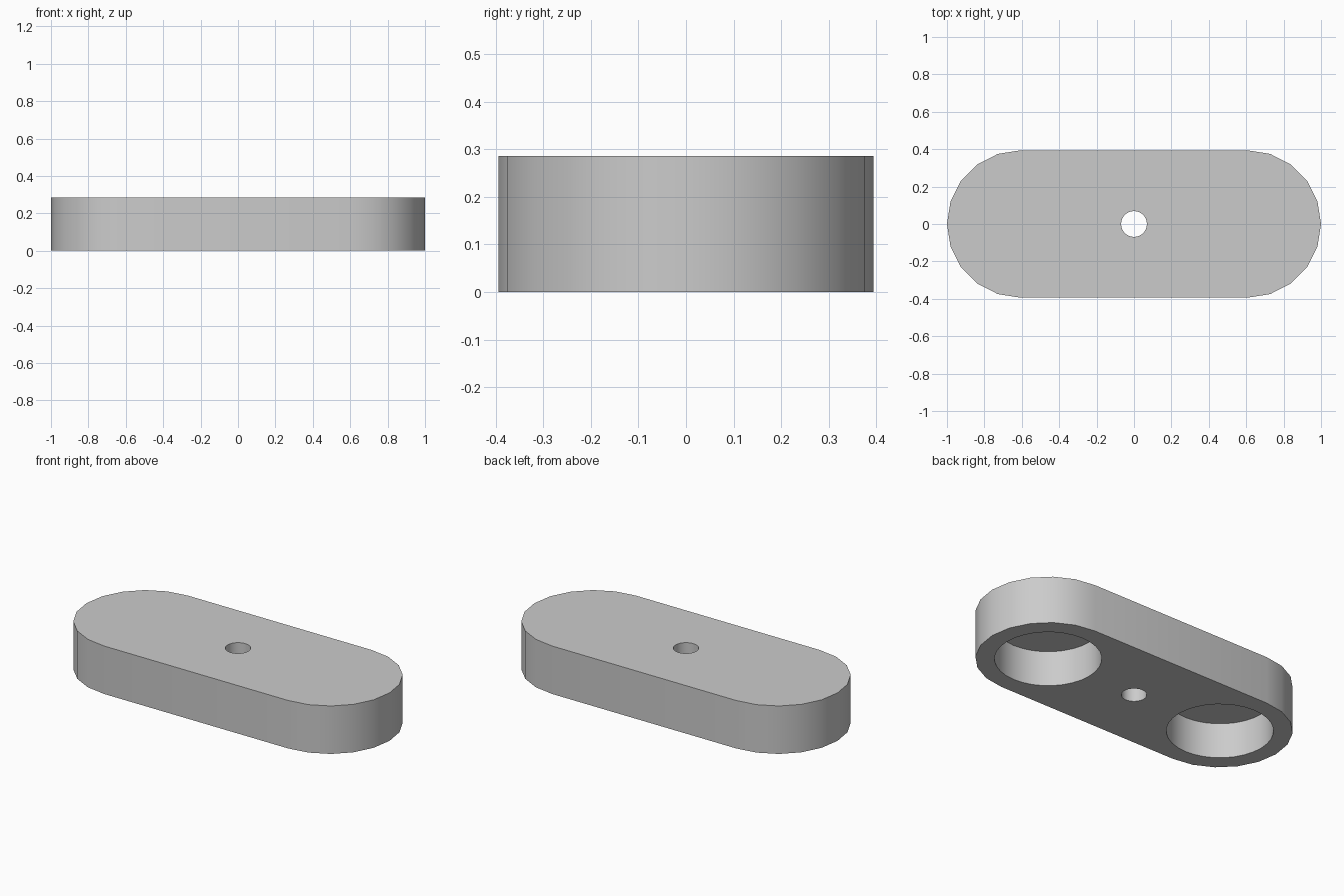
import bpy
import bmesh
from math import cos, sin, pi, radians

END_X, END_R, HEIGHT = 0.606, 0.394, 0.286
POCKET_R, POCKET_DEPTH, HOLE_R = 0.29, 0.212, 0.069

cube = bpy.data.objects.get("Cube")
if cube:
    bpy.data.objects.remove(cube, do_unlink=True)

grey = bpy.data.materials.new("light_grey")
grey.use_nodes = True
colour = (0.6, 0.6, 0.6, 1)
grey.diffuse_color = colour
grey.node_tree.nodes["Principled BSDF"].inputs["Base Color"].default_value = colour


def prism(name, points, z0, z1):
    """Extrude a flat outline from z0 to z1."""
    bm = bmesh.new()
    base = bm.faces.new([bm.verts.new((x, y, z0)) for x, y in points])
    top = bmesh.ops.extrude_face_region(bm, geom=[base])["geom"]
    verts = [v for v in top if isinstance(v, bmesh.types.BMVert)]
    bmesh.ops.translate(bm, verts=verts, vec=(0, 0, z1 - z0))
    bmesh.ops.recalc_face_normals(bm, faces=bm.faces[:])
    mesh = bpy.data.meshes.new(name)
    bm.to_mesh(mesh)
    bm.free()
    mesh.materials.append(grey)
    obj = bpy.data.objects.new(name, mesh)
    bpy.context.collection.objects.link(obj)
    return obj


def arc(cx, r, start, sweep, steps, count):
    """Points along an arc centred on the x axis."""
    return [(cx + r * cos(start + sweep * i / steps),
             r * sin(start + sweep * i / steps)) for i in range(count)]


# Stadium-shaped body with ten facets around each end
outline = arc(END_X, END_R, -pi / 2, pi, 10, 11) + arc(-END_X, END_R, pi / 2, pi, 10, 11)
body = prism("body", outline, 0, HEIGHT)

# Two blind pockets from below and one central through hole
cutters = [prism("pocket_cutter", arc(side * END_X, POCKET_R, 0, 2 * pi, 32, 32),
                 -0.1, POCKET_DEPTH) for side in (-1, 1)]
cutters.append(prism("hole_cutter", arc(0, HOLE_R, 0, 2 * pi, 32, 32), -0.1, HEIGHT + 0.1))

bpy.ops.object.select_all(action="DESELECT")
body.select_set(True)
bpy.context.view_layer.objects.active = body
for cutter in cutters:
    cutter.hide_render = True
    mod = body.modifiers.new(cutter.name, "BOOLEAN")
    mod.operation = "DIFFERENCE"
    mod.solver = "EXACT"
    mod.object = cutter
    bpy.ops.object.modifier_apply(modifier=mod.name)
    bpy.data.objects.remove(cutter, do_unlink=True)

# Smooth round walls with crisp rims
bpy.ops.object.shade_smooth_by_angle(angle=radians(30))
